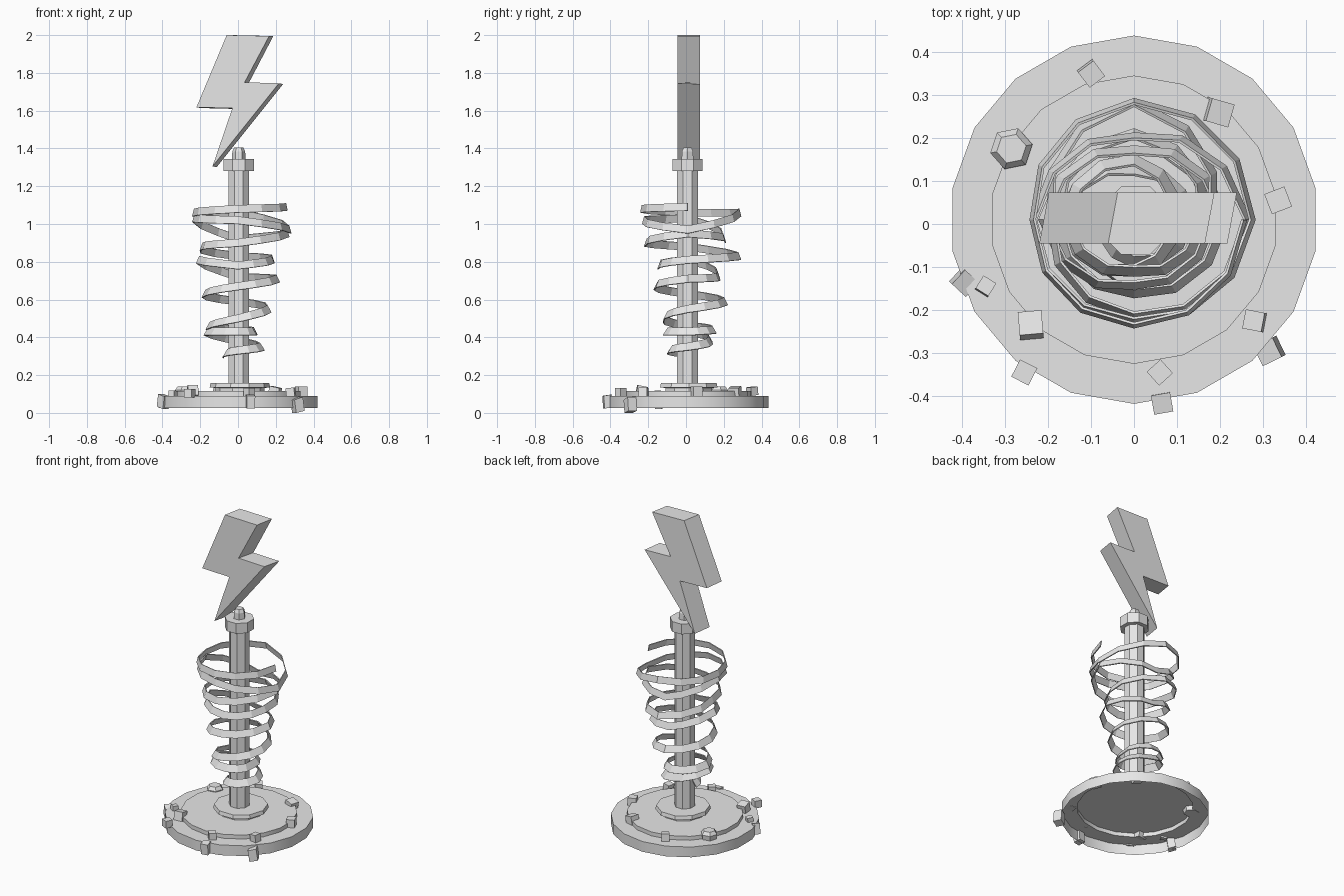
import bpy, bmesh, math
from mathutils import Vector, Matrix

cube = bpy.data.objects.get("Cube")
if cube:
    bpy.data.objects.remove(cube, do_unlink=True)

grey = bpy.data.materials.new("plain_grey")
grey.use_nodes = True
grey.diffuse_color = (0.8, 0.8, 0.8, 1)
grey.node_tree.nodes["Principled BSDF"].inputs["Base Color"].default_value = (0.8, 0.8, 0.8, 1)


def finish(bm, name, smooth=False):
    bmesh.ops.recalc_face_normals(bm, faces=bm.faces)
    mesh = bpy.data.meshes.new(name)
    bm.to_mesh(mesh)
    bm.free()
    mesh.materials.append(grey)
    obj = bpy.data.objects.new(name, mesh)
    bpy.context.collection.objects.link(obj)
    if smooth:
        bpy.ops.object.select_all(action='DESELECT')
        obj.select_set(True)
        bpy.context.view_layer.objects.active = obj
        bpy.ops.object.shade_smooth_by_angle(angle=math.radians(30))
    return obj


def lathe(name, profile, sides, centre=(0, 0.01), turn=0.0, close_bottom=True, smooth=False):
    """Spin (radius, height) pairs into a faceted solid with a flat top."""
    bm = bmesh.new()
    rings = []
    for r, z in profile:
        angles = [turn + 2 * math.pi * i / sides for i in range(sides)]
        rings.append([bm.verts.new((centre[0] + r * math.cos(a),
                                    centre[1] + r * math.sin(a), z)) for a in angles])
    for low, high in zip(rings, rings[1:]):
        for i in range(sides):
            j = (i + 1) % sides
            bm.faces.new((low[i], low[j], high[j], high[i]))
    bm.faces.new(rings[-1])
    if close_bottom:
        bm.faces.new(rings[0][::-1])
    return finish(bm, name, smooth)


# Hollow stepped base, mast and fittings
lathe("base", [(0.428, 0.025), (0.428, 0.09), (0.335, 0.09), (0.335, 0.115)], 18,
      turn=math.pi / 2, close_bottom=False, smooth=True)
lathe("mast_foot", [(0.13, 0.115), (0.13, 0.132), (0.16, 0.135), (0.155, 0.158)], 10,
      centre=(0.01, 0.015))
lathe("mast", [(0.06, 0.15), (0.06, 1.29)], 8, centre=(0.004, 0.008), turn=math.pi / 8)
lathe("mast_collar", [(0.086, 1.28), (0.086, 1.345)], 8, centre=(0.004, 0.008), turn=math.pi / 8)
lathe("mast_cap", [(0.036, 1.34), (0.034, 1.385), (0.024, 1.405)], 6, centre=(0.004, 0.008))

# Lightning bolt, sheared slightly sideways through its depth
outline = [(-0.06, 2.0), (0.165, 1.995), (0.035, 1.75), (0.217, 1.745),
           (-0.135, 1.305), (-0.03, 1.613), (-0.22, 1.618)]
bm = bmesh.new()
front = [bm.verts.new((x, -0.045, z)) for x, z in outline]
back = [bm.verts.new((x + 0.022, 0.073, z - 0.004 * (z < 1.9))) for x, z in outline]
bm.faces.new(front)
bm.faces.new(back[::-1])
for i in range(len(outline)):
    j = (i + 1) % len(outline)
    bm.faces.new((front[i], back[i], back[j], front[j]))
finish(bm, "lightning_bolt")

# Coiled ribbon: (radius, height) at every quarter turn, starting at the right
path = [(0.08, 0.31), (0.11, 0.33), (0.14, 0.35), (0.13, 0.38),
        (0.18, 0.43), (0.13, 0.43), (0.10, 0.43), (0.15, 0.44),
        (0.17, 0.46), (0.13, 0.50), (0.175, 0.55), (0.21, 0.59),
        (0.19, 0.63), (0.18, 0.67), (0.22, 0.71), (0.17, 0.72),
        (0.22, 0.81), (0.16, 0.78), (0.19, 0.81), (0.28, 0.83),
        (0.20, 0.88), (0.23, 0.90), (0.27, 0.95), (0.20, 0.92),
        (0.24, 1.03), (0.24, 1.02), (0.28, 0.97), (0.28, 1.06),
        (0.24, 1.06), (0.25, 1.08), (0.26, 1.09)]
STEPS = 3
bm = bmesh.new()
previous = None
total = (len(path) - 1) * STEPS
for k in range(total + 1):
    i = min(k // STEPS, len(path) - 2)
    t = k / STEPS - i
    r, z = (a + (b - a) * t for a, b in zip(path[i], path[i + 1]))
    angle = math.pi + math.pi / 2 * k / STEPS
    lean = 0.028 - 0.02 * k / total
    pair = [bm.verts.new(((r + d) * math.cos(angle), (r + d) * math.sin(angle) + 0.01, z + h))
            for d, h in ((0, -0.02), (-lean, 0.02))]
    if previous:
        bm.faces.new((previous[0], pair[0], pair[1], previous[1]))
    previous = pair
ribbon = finish(bm, "coiled_ribbon")
shell = ribbon.modifiers.new("thickness", 'SOLIDIFY')
shell.thickness = 0.006
shell.offset = 0

# Loose rubble on the base and its rim: x, y, z, size
rubble = [(-0.10, 0.35, 0.115, 0.045), (0.195, 0.26, 0.11, 0.055), (0.335, 0.055, 0.115, 0.05),
          (-0.345, -0.145, 0.10, 0.035), (-0.24, -0.235, 0.115, 0.055), (0.06, -0.345, 0.11, 0.043),
          (0.28, -0.225, 0.11, 0.045), (0.315, -0.295, 0.04, 0.05), (-0.255, -0.345, 0.105, 0.045),
          (0.065, -0.415, 0.06, 0.045), (-0.395, -0.135, 0.06, 0.045)]
for n, (x, y, z, size) in enumerate(rubble, 1):
    bm = bmesh.new()
    bmesh.ops.create_cube(bm, size=size)
    place = (Matrix.Translation(Vector((x, y, z)))
             @ Matrix.Rotation(math.radians(37 * n), 4, 'Z')
             @ Matrix.Rotation(math.radians(6 * (n % 3)), 4, 'X'))
    bmesh.ops.transform(bm, matrix=place, verts=bm.verts)
    # Tall pieces hang over the rim
    if z < 0.09:
        for v in bm.verts:
            v.co.z = z + (v.co.z - z) * 1.5
            v.co.z = max(v.co.z, 0.0)
    finish(bm, f"rubble_{n}")
lathe("rubble_slab", [(0.045, 0.088), (0.05, 0.12), (0.035, 0.14)], 6,
      centre=(-0.285, 0.175), turn=0.2)
